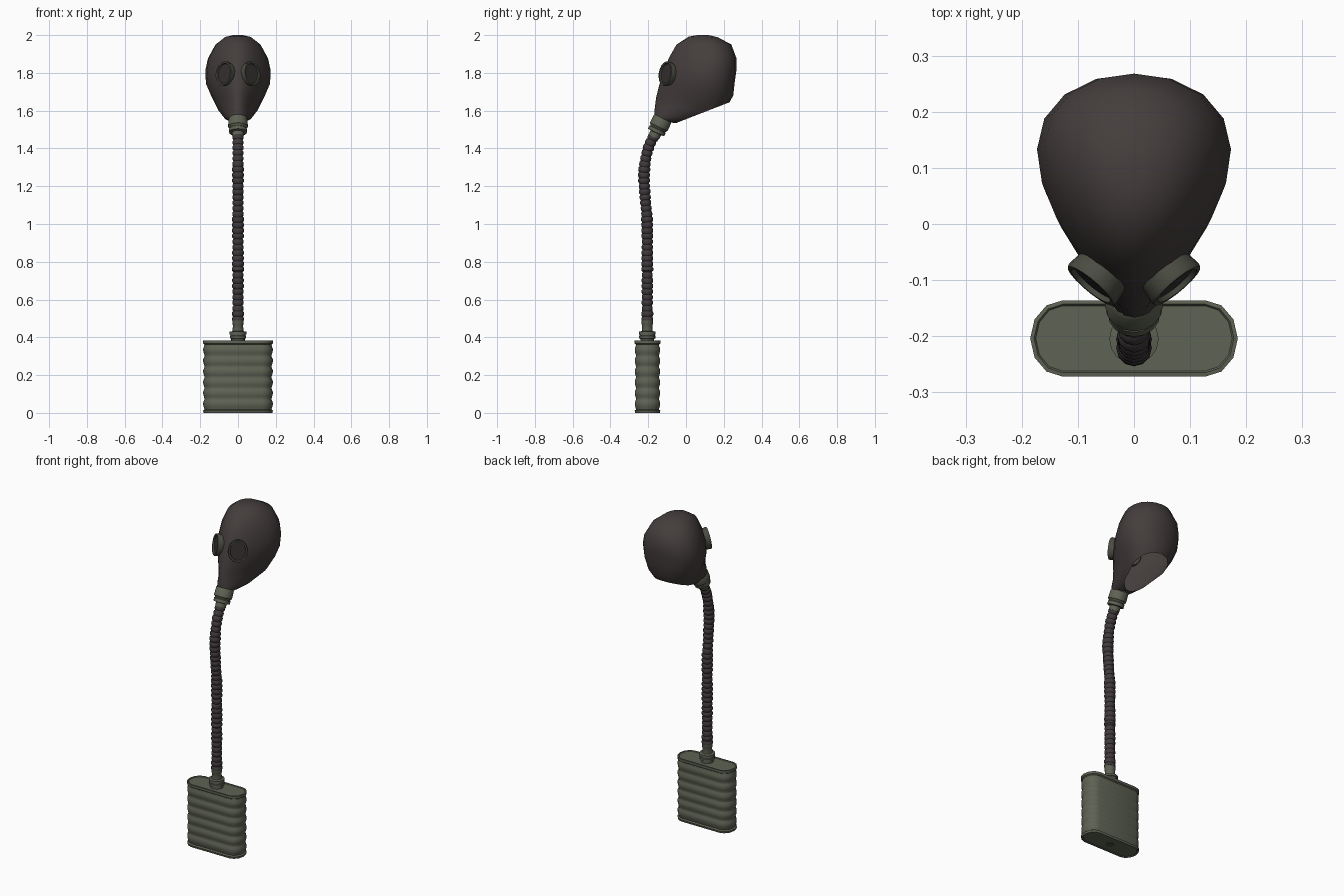
import bpy, bmesh, math, random
from mathutils import Vector

if "Cube" in bpy.data.objects:
    bpy.data.objects.remove(bpy.data.objects["Cube"])

random.seed(4)


def material(name, rgb):
    m = bpy.data.materials.new(name)
    m.diffuse_color = (*rgb, 1)
    m.use_nodes = True
    m.node_tree.nodes["Principled BSDF"].inputs["Base Color"].default_value = m.diffuse_color
    return m


RUBBER = material("dark rubber", (0.058, 0.047, 0.046))
HOSE = material("hose rubber", (0.052, 0.042, 0.044))
OLIVE = material("olive metal", (0.112, 0.122, 0.087))
FRAME = material("dark olive frame", (0.070, 0.075, 0.056))
LENS = material("dark lens", (0.034, 0.028, 0.028))


def loft(name, rings, mat, cap_start=True, cap_end=True, cut=None, angle=40):
    """Skin a list of equal-length point rings."""
    bm = bmesh.new()
    vs = [[bm.verts.new(p) for p in r] for r in rings]
    n = len(vs[0])
    for a, b in zip(vs, vs[1:]):
        for i in range(n):
            j = (i + 1) % n
            bm.faces.new((a[i], a[j], b[j], b[i]))
    if cap_start:
        bm.faces.new(vs[0])
    if cap_end:
        bm.faces.new(vs[-1])
    bmesh.ops.recalc_face_normals(bm, faces=bm.faces)
    if cut:
        bmesh.ops.bisect_plane(bm, geom=bm.verts[:] + bm.edges[:] + bm.faces[:],
                               plane_co=cut[0], plane_no=cut[1], clear_inner=True)
    me = bpy.data.meshes.new(name)
    bm.to_mesh(me)
    bm.free()
    me.materials.append(mat)
    ob = bpy.data.objects.new(name, me)
    bpy.context.collection.objects.link(ob)
    bpy.ops.object.select_all(action='DESELECT')
    ob.select_set(True)
    bpy.context.view_layer.objects.active = ob
    bpy.ops.object.shade_smooth_by_angle(angle=math.radians(angle))
    return ob


def circle(c, u, v, ru, rv, n):
    """Ellipse of n points around c spanned by directions u and v."""
    return [c + u * ru * math.cos(2 * math.pi * i / n) + v * rv * math.sin(2 * math.pi * i / n)
            for i in range(n)]


X = Vector((1, 0, 0))


def lathe(name, start, axis, profile, mat, n=16, **kw):
    """Profile of (distance, radius) turned around an axis lying in the yz plane."""
    axis = Vector(axis).normalized()
    v = axis.cross(X)
    start = Vector(start)
    return loft(name, [circle(start + axis * d, X, v, r, r, n) for d, r in profile], mat, **kw)


# Mask: egg-shaped slices (front y, z, back y, z, half width, front narrowing)
slices = [
    (0.06, 2.0, 0.12, 2.0, 0.025, 0.0),
    (0.015, 1.992, 0.17, 1.988, 0.068, 0.1),
    (-0.05, 1.95, 0.24, 1.95, 0.118, 0.2),
    (-0.09, 1.88, 0.268, 1.875, 0.153, 0.3),
    (-0.122, 1.80, 0.268, 1.82, 0.164, 0.35),
    (-0.143, 1.73, 0.258, 1.75, 0.158, 0.42),
    (-0.158, 1.67, 0.25, 1.68, 0.130, 0.46),
    (-0.163, 1.63, 0.20, 1.59, 0.100, 0.35),
    (-0.167, 1.60, 0.06, 1.54, 0.072, 0.15),
    (-0.166, 1.575, -0.07, 1.535, 0.048, 0.0),
]
rings = []
for yf, zf, yb, zb, w, k in slices:
    ring = []
    for i in range(20):
        a = 2 * math.pi * i / 20
        t = (1 - math.cos(a)) / 2
        ring.append((w * math.sin(a) * (1 - k * math.cos(a)),
                     yf + (yb - yf) * t, zf + (zb - zf) * t))
    rings.append(ring)
# the sloping plane cuts the open neck hole
loft("mask", rings, RUBBER, cap_end=False, angle=60,
     cut=((0, 0, 1.555), (0, -0.362, 0.932)))

# Eyepieces: oval frames with recessed lenses, mirrored in x
for side, s in (("left", -1), ("right", 1)):
    normal = Vector((s * 0.63, -0.75, 0.17)).normalized()
    u = normal.cross(Vector((0, 0, 1))).normalized()
    v = u.cross(normal)
    c = Vector((s * 0.073, -0.105, 1.797))
    prof = [(-0.035, 0.050), (0.0, 0.055), (0.007, 0.053), (0.007, 0.045), (-0.004, 0.042)]
    loft(side + "_eye_frame",
         [circle(c + normal * d, u, v, r, r + 0.010, 18) for d, r in prof],
         FRAME, cap_start=False, cap_end=False)
    loft(side + "_lens",
         [circle(c + normal * d, u, v, 0.043, 0.053, 18) for d in (-0.006, -0.002)], LENS)

# Snout coupling
lathe("snout_coupling", (0, -0.125, 1.555), (0, -0.43, -0.90),
      [(-0.005, 0.048), (0.0, 0.051), (0.045, 0.052), (0.050, 0.046), (0.056, 0.043),
       (0.060, 0.047), (0.078, 0.047), (0.080, 0.031), (0.105, 0.030)], OLIVE)

# Corrugated hose along a smooth path in the yz plane
path = [(-0.15, 1.51), (-0.168, 1.47), (-0.203, 1.39), (-0.222, 1.27), (-0.215, 1.13),
        (-0.206, 1.02), (-0.205, 0.80), (-0.205, 0.62), (-0.205, 0.48), (-0.205, 0.40)]
path = [Vector((0, y, z)) for y, z in path]
STEPS = 16
dense = []
for a, b, c, d in zip(path, path[1:], path[2:], path[3:]):
    for i in range(STEPS):
        t = i / STEPS
        dense.append(0.5 * (2 * b + (c - a) * t + (2 * a - 5 * b + 4 * c - d) * t * t
                            + (3 * b - a - 3 * c + d) * t ** 3))
dense.append(path[-2])


def along(dist):
    for a, b in zip(dense, dense[1:]):
        seg = (b - a).length
        if dist <= seg:
            return a + (b - a) * (dist / seg), (b - a).normalized()
        dist -= seg
    return dense[-1], (dense[-1] - dense[-2]).normalized()


total = sum((b - a).length for a, b in zip(dense, dense[1:]))
RIBS = 34
hose = []
for i in range(RIBS):
    swell = random.uniform(-0.0015, 0.002)
    for f, r in ((0.0, 0.025), (0.25, 0.030), (0.7, 0.030)):
        p, tan = along(total * (i + f) / RIBS)
        hose.append(circle(p, X, tan.cross(X), r + swell, r + swell, 12))
loft("hose", hose, HOSE)

# Hose fitting and screw cap on the canister
lathe("canister_fitting", (0, -0.205, 0.37), (0, 0, 1),
      [(0.0, 0.036), (0.022, 0.036), (0.024, 0.043), (0.038, 0.043), (0.040, 0.040),
       (0.044, 0.040), (0.046, 0.044), (0.060, 0.044), (0.063, 0.029), (0.095, 0.027),
       (0.100, 0.030), (0.128, 0.030), (0.130, 0.024)], OLIVE)


# Canister: rounded slab with horizontal ribs
def slab(z, inset):
    pts = []
    for s in (1, -1):
        for i in range(7):
            a = math.radians(-90 + 30 * i)
            pts.append((s * (0.127 + (0.058 - inset) * math.cos(a)),
                        -0.204 + s * (0.068 - inset) * math.sin(a), z))
    return pts


body = [slab(0.004, 0.012), slab(0.0, 0.009), slab(0.0, 0.003), slab(0.012, 0.0)]
for i in range(6):
    z = 0.018 + i * 0.057
    body += [slab(z + dz, ins) for dz, ins in
             ((0.0, 0.008), (0.012, 0.004), (0.024, 0.001), (0.038, 0.001), (0.050, 0.006))]
body += [slab(0.362, 0.007), slab(0.367, 0.0), slab(0.382, 0.0),
         slab(0.383, 0.007), slab(0.379, 0.010)]
loft("canister", body, OLIVE, angle=35)

# Plug under the canister
lathe("bottom_plug", (0, -0.204, 0.0), (0, 0, 1), [(0.0, 0.022), (0.006, 0.022)], FRAME, n=8)
